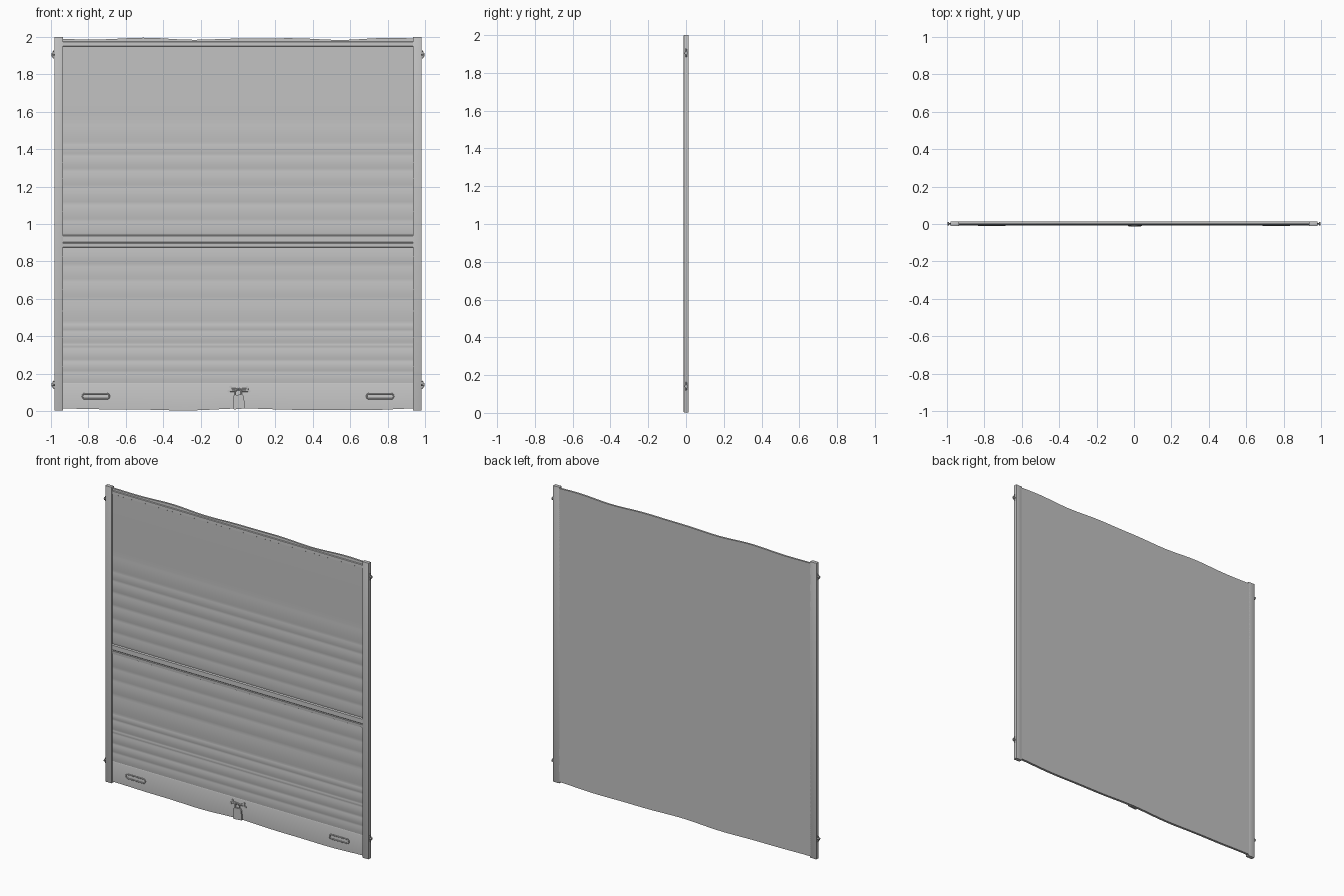
import bpy, bmesh, math
from mathutils import Matrix, Vector

if "Cube" in bpy.data.objects:
    bpy.data.objects.remove(bpy.data.objects["Cube"])

steel = bpy.data.materials.new("grey_steel")
steel.diffuse_color = (0.54, 0.54, 0.54, 1)
steel.use_nodes = True
steel.node_tree.nodes["Principled BSDF"].inputs["Base Color"].default_value = steel.diffuse_color

BACK = 0.013       # flat rear plane
FRONT = -0.002     # mean front plane of the curtain


def finish(name, bm, angle=30):
    bmesh.ops.recalc_face_normals(bm, faces=bm.faces[:])
    me = bpy.data.meshes.new(name)
    bm.to_mesh(me)
    bm.free()
    ob = bpy.data.objects.new(name, me)
    bpy.context.collection.objects.link(ob)
    me.materials.append(steel)
    bpy.ops.object.select_all(action='DESELECT')
    ob.select_set(True)
    bpy.context.view_layer.objects.active = ob
    bpy.ops.object.shade_smooth_by_angle(angle=math.radians(angle))
    return ob


def box(name, x0, x1, y0, y1, z0, z1, bevel=0.0):
    bm = bmesh.new()
    m = Matrix.Translation(((x0 + x1) / 2, (y0 + y1) / 2, (z0 + z1) / 2))
    m = m @ Matrix.Diagonal((abs(x1 - x0), y1 - y0, z1 - z0, 1))
    bmesh.ops.create_cube(bm, size=1, matrix=m)
    if bevel:
        bmesh.ops.bevel(bm, geom=bm.edges[:], offset=bevel, segments=2,
                        affect='EDGES', profile=0.5)
    return finish(name, bm)


def cylinder(name, centre, axis, radius, length, sides=16):
    bm = bmesh.new()
    rot = Vector((0, 0, 1)).rotation_difference(Vector(axis)).to_matrix().to_4x4()
    bmesh.ops.create_cone(bm, cap_ends=True, segments=sides, radius1=radius,
                          radius2=radius, depth=length,
                          matrix=Matrix.Translation(centre) @ rot)
    return finish(name, bm)


def tube(name, pts, radius, closed=False):
    cu = bpy.data.curves.new(name, 'CURVE')
    cu.dimensions = '3D'
    cu.bevel_depth = radius
    cu.bevel_resolution = 2
    cu.use_fill_caps = True
    sp = cu.splines.new('POLY')
    sp.points.add(len(pts) - 1)
    for p, co in zip(sp.points, pts):
        p.co = (*co, 1)
    sp.use_cyclic_u = closed
    cu.materials.append(steel)
    ob = bpy.data.objects.new(name, cu)
    bpy.context.collection.objects.link(ob)
    return ob


# Curtain profile: bulging slats between creases (crease height, bulge of slat above it)
slats = [(0.15, .002), (0.21, .003), (0.27, .003), (0.34, .001), (0.36, .003),
         (0.43, .002), (0.47, .003), (0.60, .003), (0.70, .002), (0.78, .003),
         (0.875, 0), (0.94, .002), (1.02, .003), (1.11, .003), (1.20, .003),
         (1.29, .003), (1.37, .002), (1.43, .002), (1.54, .0008), (1.95, 0)]
profile = [(0.0, FRONT - 0.001), (0.145, FRONT - 0.001), (0.15, FRONT + 0.001)]
for (z0, d), (z1, _) in zip(slats, slats[1:]):
    if z0 == 0.875:        # raised joint strip
        profile += [(0.877, FRONT - .006), (0.897, FRONT - .007), (0.901, FRONT - .004),
                    (0.905, FRONT - .007), (0.935, FRONT - .006), (0.94, FRONT + .002)]
        continue
    for i in range(1, 11):
        t = i / 10
        profile.append((z0 + (z1 - z0) * t, FRONT + 0.001 - d * math.sin(math.pi * t)))
# Rolled lip at the top
profile += [(1.953, FRONT - .004), (1.972, FRONT - .003), (1.976, FRONT + .001),
            (1.99, FRONT + .002), (1.99, BACK), (0.0, BACK)]

# Corrugated curtain with slightly wavy top and bottom edges
bm = bmesh.new()
N = 48
rings = []
for i in range(N + 1):
    x = -0.94 + 1.88 * i / N
    top = 0.004 * math.sin(x * 9) + 0.002 * math.cos(x * 15 + 1)
    low = 0.008 + 0.004 * math.sin(x * 7 + 1) + 0.002 * math.cos(x * 13)
    ring = []
    for z, y in profile:
        zz = z + (top if z > 1.98 else low if z < 0.1 else 0)
        ring.append(bm.verts.new((x, y, zz)))
    rings.append(ring)
n = len(profile)
for a, b in zip(rings, rings[1:]):
    for j in range(n):
        k = (j + 1) % n
        bm.faces.new((a[j], a[k], b[k], b[j]))
bm.faces.new(rings[0])
bm.faces.new(rings[-1])
finish("shutter_curtain", bm, 25)

for s, side in ((-1, "left"), (1, "right")):
    # Guide rails
    box(side + "_guide_rail", s * 0.935, s * 0.982, -0.012, BACK, 0.003, 2.0, 0.001)
    # Wall bolts on the outer edges
    for z, level in ((1.905, "upper"), (0.14, "lower")):
        nm = f"{side}_{level}_bolt"
        cylinder(nm + "_shaft", (s * 0.988, 0.001, z), (1, 0, 0), 0.005, 0.020, 12)
        cylinder(nm + "_nut", (s * 0.993, 0.001, z), (1, 0, 0), 0.010, 0.007, 6)
        tube(nm + "_hook", [(s * 0.984, 0.001, z + 0.022), (s * 0.990, 0.001, z + 0.014),
                            (s * 0.990, 0.001, z - 0.014), (s * 0.984, 0.001, z - 0.020)], 0.003)
    # Lift handles: rounded loops on the bottom bar
    loop = []
    for end in (1, -1):
        for i in range(9):
            a = -math.pi / 2 + math.pi * i / 8
            loop.append((s * 0.76 + end * (0.058 + 0.014 * math.cos(a)), -0.006,
                         0.079 + end * 0.014 * math.sin(a)))
    tube(side + "_lift_handle", loop, 0.0038, True)

# Hasp lugs either side of the lock
for s, side in ((-1, "left"), (1, "right")):
    cx = 0.005 + s * 0.032
    box(side + "_hasp_plate", cx - 0.018, cx + 0.018, -0.007, 0.0, 0.103, 0.122, 0.002)
    for dx, dz in ((s * 0.022, 0.106), (s * 0.012, 0.128)):
        cylinder(side + "_hasp_rivet", (cx + dx, -0.005, dz), (0, 1, 0), 0.0075, 0.008, 12)
cylinder("hasp_bar", (0.005, -0.007, 0.113), (1, 0, 0), 0.004, 0.075, 12)

# Padlock: tapered body hanging at a slight tilt
tilt = math.radians(5)
outline = [(-.030, -.038), (.030, -.038), (.030, .026), (.022, .038), (-.022, .038), (-.030, .026)]
bm = bmesh.new()
vs = []
for x, z in outline:
    vs.append(bm.verts.new((0.004 + x * math.cos(tilt) + z * math.sin(-tilt), -0.013,
                            0.049 + z * math.cos(tilt) + x * math.sin(tilt))))
f = bm.faces.new(vs)
ext = bmesh.ops.extrude_face_region(bm, geom=[f])
for v in [g for g in ext["geom"] if isinstance(g, bmesh.types.BMVert)]:
    v.co.y = -0.002
finish("padlock_body", bm)
arch = [(-0.014, -0.009, 0.082)]
arch += [(0.002 - 0.016 * math.cos(math.pi * i / 8), -0.009,
          0.104 + 0.016 * math.sin(math.pi * i / 8)) for i in range(9)]
arch += [(0.017, -0.009, 0.082)]
tube("padlock_shackle", arch, 0.004)
